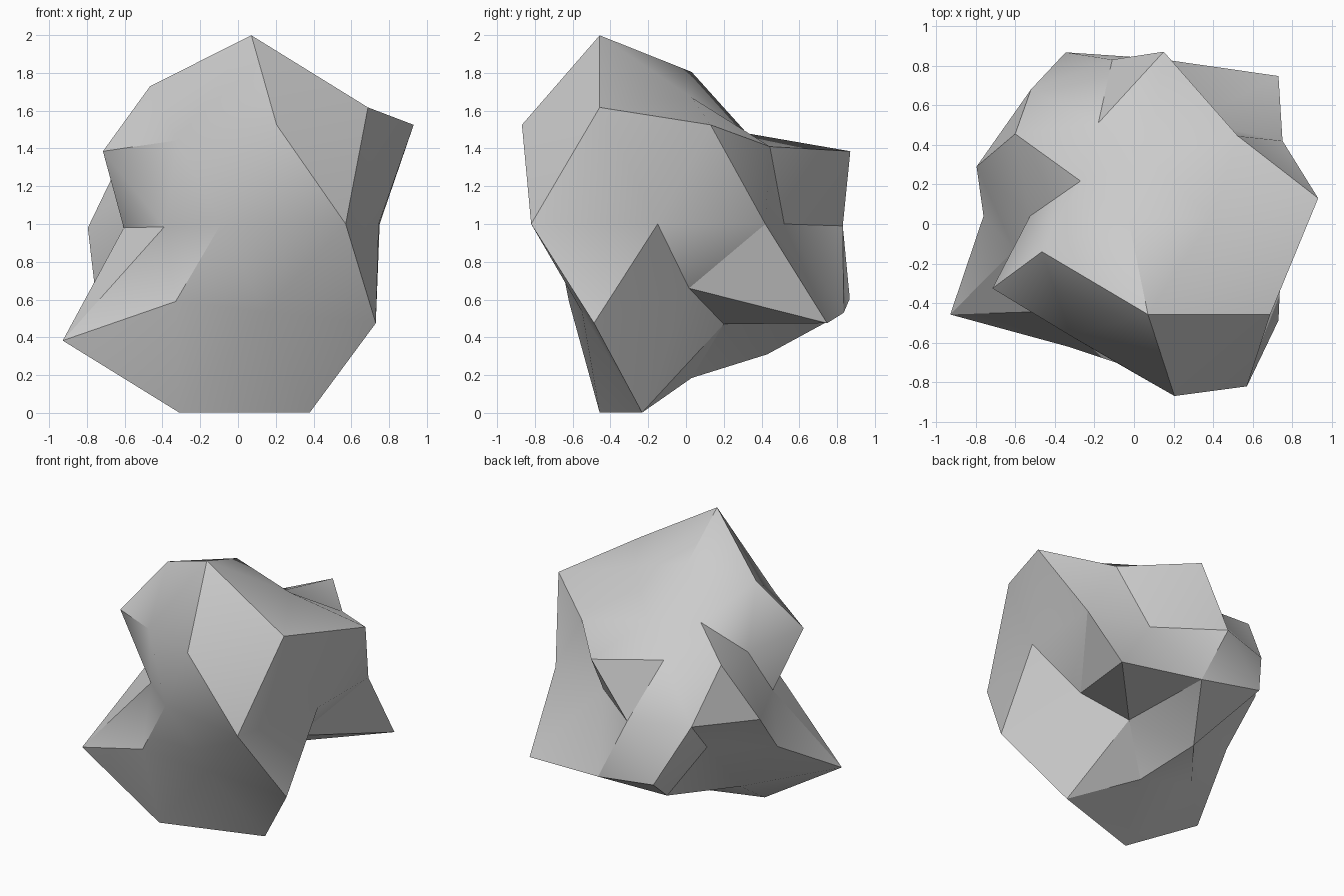
import bpy, bmesh
from math import radians, cos, sin, sqrt
from mathutils import Vector

if "Cube" in bpy.data.objects:
    bpy.data.objects.remove(bpy.data.objects["Cube"])

CENTRE = Vector((-0.12, 0.13, 1.0))
RADIUS = 1.174

# Named directions of the base icosahedron: T top, U upper ring, L lower ring, B bottom
base = {"T": Vector((0, 0, 1)), "B": Vector((0, 0, -1))}
for k in range(5):
    for name, ang, z in (("U", 72 * k, 1), ("L", 72 * k - 36, -1)):
        a = radians(ang)
        base[name + str(k)] = Vector((2 * cos(a), 2 * sin(a), z)) / sqrt(5)


def direction(key):
    """'U1' is a corner, 'U1 L2' the middle of the edge between two corners."""
    return sum((base[n] for n in key.split()), Vector()).normalized()


# Dented points of the rock; every other point stays on the sphere
crown = {
    "T": (-.03, .03, 1.805), "T U0": (.394, .03, 1.67), "T U1": (.086, .323, 1.48),
    "T U2": (-.27, .217, 1.515), "T U3": (-.465, -.14, 1.73),
    "U0 U1": (.525, .444, 1.41), "U1": (.15, .87, 1.385), "U1 U2": (-.18, .51, 1.33),
    "U2": (-.6, .455, 1.385), "U2 U3": (-.525, .04, 1.30),
    "U3": (-.715, -.325, 1.385), "U3 U4": (-.32, -.565, 1.443),
}
waist = {
    "U0 L0": (.745, -.15, 1.0), "U0 L1": (.75, .42, 1.0), "U1 L1": (.30, .52, 1.0),
    "U1 L2": (-.11, .83, .99), "U2 L2": (-.52, .68, 1.0), "U2 L3": (-.795, .29, .98),
    "U3 L3": (-.605, -.13, .98), "U3 L4": (-.39, -.44, .985), "U4 L4": (-.09, -.70, 1.0),
}
underside = {
    "L0 L1": (.47, .016, .66), "L1 L2": (.12, .835, .53), "L2": (-.345, .867, .605),
    "L2 L3": (-.40, .33, .69), "L3": (-.76, .04, .68), "L4": (-.33, -.62, .59),
    "L4 L0": (.14, -.55, .535), "B": (-.03, .03, .185), "B L1": (.21, .20, .47),
    "B L2": (-.15, .43, .31), "B L3": (-.46, .04, .31),
}

# Crumpled rock: a 42-point icosphere with dents
bm = bmesh.new()
bmesh.ops.create_icosphere(bm, subdivisions=2, radius=1.0)
dirs = {v: v.co.normalized() for v in bm.verts}
for v, d in dirs.items():
    v.co = CENTRE + d * RADIUS
for group in (crown, waist, underside):
    for key, pos in group.items():
        want = direction(key)
        max(dirs, key=lambda v: dirs[v].dot(want)).co = pos

mesh = bpy.data.meshes.new("rock")
bm.to_mesh(mesh)
bm.free()
rock = bpy.data.objects.new("rock", mesh)
bpy.context.collection.objects.link(rock)

# Smooth shading with sharp creases kept
bpy.context.view_layer.objects.active = rock
rock.select_set(True)
bpy.ops.object.shade_smooth_by_angle(angle=radians(30))
